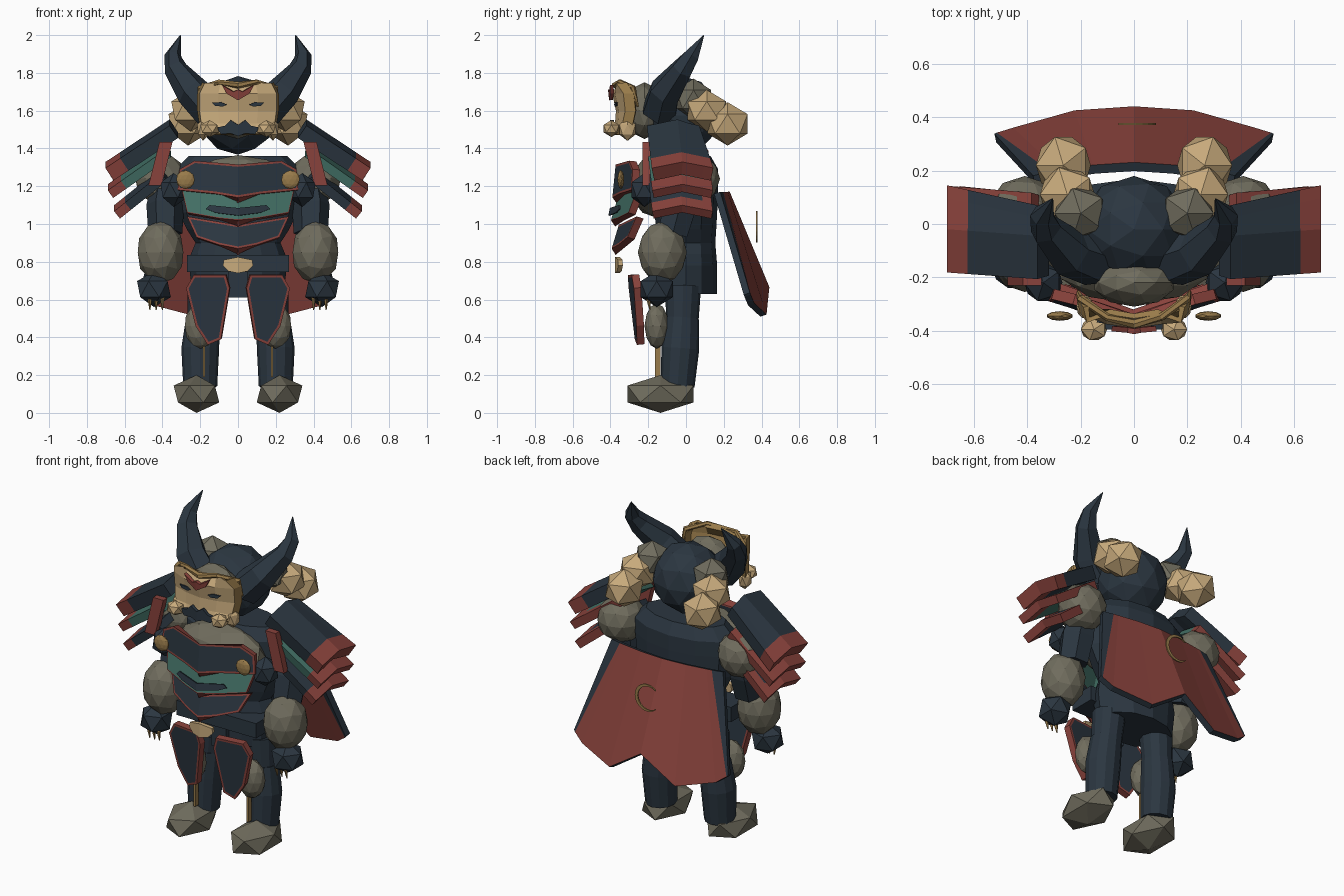
import bpy, bmesh, math
from mathutils import Vector

cube = bpy.data.objects.get("Cube")
if cube:
    bpy.data.objects.remove(cube)


def material(name, rgb):
    m = bpy.data.materials.new(name)
    m.use_nodes = True
    m.diffuse_color = (*rgb, 1)
    m.node_tree.nodes["Principled BSDF"].inputs["Base Color"].default_value = (*rgb, 1)
    return m


NAVY = material("dark navy", (.024, .037, .052))
RED = material("brick red", (.25, .055, .045))
TAN = material("tan", (.57, .40, .20))
GOLD = material("dark gold", (.32, .20, .07))
OLIVE = material("olive grey", (.16, .15, .11))
TEAL = material("teal", (.055, .16, .13))


def finish(name, bm, mats, mirror=False, thick=0, rim=0, offset=-1, back=0):
    mesh = bpy.data.meshes.new(name)
    bm.to_mesh(mesh)
    bm.free()
    obj = bpy.data.objects.new(name, mesh)
    bpy.context.collection.objects.link(obj)
    for m in mats:
        mesh.materials.append(m)
    if thick:
        s = obj.modifiers.new("thickness", 'SOLIDIFY')
        s.thickness, s.offset = thick, offset
        s.material_offset, s.material_offset_rim = back, rim
    if mirror:
        obj.modifiers.new("mirror", 'MIRROR')
    return obj


def blob(name, loc, size, mat, detail=1, mirror=True):
    bm = bmesh.new()
    bmesh.ops.create_icosphere(bm, subdivisions=detail, radius=1)
    for v in bm.verts:
        v.co = Vector(loc) + Vector(a * b for a, b in zip(v.co, size))
    return finish(name, bm, [mat], mirror)


def box(name, loc, size, mat, lean=0, mirror=True):
    bm = bmesh.new()
    bmesh.ops.create_cube(bm, size=1)
    for v in bm.verts:
        v.co = Vector(loc) + Vector(a * b for a, b in zip(v.co, size))
        v.co.x -= lean * (v.co.z - loc[2])
    return finish(name, bm, [mat], mirror)


def tube(name, path, radii, mat, sides=8, mirror=True):
    """Loft of round or elliptical rings; vertical paths run upward."""
    bm = bmesh.new()
    pts = [Vector(p) for p in path]
    rings = []
    for i, (p, r) in enumerate(zip(pts, radii)):
        a, b = r if isinstance(r, tuple) else (r, r)
        tangent = pts[min(i + 1, len(pts) - 1)] - pts[max(i - 1, 0)]
        turn = Vector((0, 0, 1)).rotation_difference(tangent)
        angles = [math.tau * k / sides for k in range(sides)]
        rings.append([bm.verts.new(p + turn @ Vector((a * math.cos(t), b * math.sin(t), 0)))
                      for t in angles])
    for lower, upper in zip(rings, rings[1:]):
        for k in range(sides):
            n = (k + 1) % sides
            bm.faces.new((lower[k], lower[n], upper[n], upper[k]))
    bm.faces.new(rings[0][::-1])
    bm.faces.new(rings[-1])
    bmesh.ops.recalc_face_normals(bm, faces=bm.faces)
    return finish(name, bm, [mat], mirror)


def sheet(name, rows, mats, thick, pick=lambda i, j: 0, rim=0, mirror=False, back=0):
    bm = bmesh.new()
    grid = [[bm.verts.new(p) for p in row] for row in rows]
    for i in range(len(rows) - 1):
        for j in range(len(rows[0]) - 1):
            f = bm.faces.new((grid[i][j], grid[i][j + 1], grid[i + 1][j + 1], grid[i + 1][j]))
            f.material_index = pick(i, j)
    return finish(name, bm, mats, mirror, thick, rim, 0, back)


def plate(name, outline, y, mats, prow=.3, tilt=0, thick=.05, border=0, pair=False):
    """Upright front plate from an (x, z) outline, with an optional coloured border."""
    bm = bmesh.new()
    pts = list(outline)
    if not pair:
        pts += [(-x, z) for x, z in reversed(outline) if x > 0]
    face = bm.faces.new([bm.verts.new((x, 0, z)) for x, z in pts])
    face.normal_update()
    if face.normal.y > 0:
        face.normal_flip()
    if border:
        ring = bmesh.ops.inset_region(bm, faces=[face], thickness=border,
                                      use_boundary=True, use_even_offset=True)
        for f in ring["faces"]:
            f.material_index = 1
    if not pair:
        bmesh.ops.bisect_plane(bm, geom=bm.verts[:] + bm.edges[:] + bm.faces[:],
                               plane_co=(0, 0, 0), plane_no=(1, 0, 0))
    mid = sum(z for _, z in pts) / len(pts)
    for v in bm.verts:
        v.co.y = y + prow * abs(v.co.x) + tilt * (v.co.z - mid)
    return finish(name, bm, mats, pair, thick, 1 if border else 0)


# Body and belt
heights = (.63, .78, .84, .9, .97, 1.06, 1.2, 1.29, 1.36)
tube("body", [(0, 0, z) for z in heights],
     [(.24, .165), (.26, .165), (.25, .16), (.225, .155), (.27, .16), (.315, .165), (.33, .17),
      (.33, .17), (.26, .13)], NAVY, 12, False)
blob("chest_padding", (0, -.16, 1.2), (.29, .14, .165), OLIVE, 2, False)
box("belt", (0, -.13, .79), (.54, .16, .09), NAVY, 0, False)
box("loin_cloth", (0, -.17, .68), (.1, .04, .14), NAVY, 0, False)

# Layered chest armour
plate("breast_plate", [(0, 1.315), (.23, 1.335), (.31, 1.29), (.32, 1.18), (.12, 1.16), (0, 1.14)],
      -.38, [NAVY, RED], .3, .1, .04, .012)
plate("middle_plate", [(0, 1.17), (.3, 1.19), (.27, 1.06), (.1, 1.03), (0, 1.02)],
      -.375, [TEAL, RED], .3, .3, .04, .005)
plate("middle_stripe", [(0, 1.085), (.15, 1.1), (.17, 1.08), (.12, 1.06), (0, 1.045)],
      -.405, [NAVY], .3, .2, .008)
plate("lower_plate", [(0, .995), (.27, 1.04), (.22, .93), (.1, .89), (0, .87)],
      -.37, [NAVY, RED], .3, .3, .04, .011)
blob("rosettes", (.278, -.345, 1.235), (.05, .018, .05), GOLD, 2)
blob("chest_knots", (.34, -.22, 1.18), (.08, .08, .09), NAVY)

# Buckle and hanging thigh plates
plate("buckle", [(0, .825), (.075, .81), (.08, .78), (.05, .75), (0, .74)], -.375, [TAN], .2, 0, .025)
plate("thigh_plates", [(.065, .73), (.235, .73), (.275, .66), (.225, .46), (.16, .36), (.09, .39), (.045, .66)],
      -.3, [NAVY, RED], .12, -.1, .04, .013, True)

# Head, face mask and moustache
blob("helmet", (0, -.02, 1.575), (.208, .2, .208), NAVY, 2, False)
blob("face_padding", (0, -.22, 1.6), (.155, .09, .15), OLIVE, 2, False)
face_rows = []
for z, w, y, side in ((1.745, .18, -.345, -.31), (1.69, .205, -.38, -.275), (1.6, .205, -.36, -.265),
                      (1.53, .195, -.365, -.28), (1.475, .15, -.385, -.325)):
    half = ((0, y), (.5, y + .015), (.95, side - .05), (1, side))
    face_rows.append([(w * t, d, z) for t, d in half[:0:-1]] + [(-w * t, d, z) for t, d in half])
sheet("face_mask", face_rows, [TAN, GOLD], .022, lambda i, j: int(j in (0, 5)), 1, back=1)
tube("brow_band", [(-.21, -.255, 1.62), (-.2, -.28, 1.72), (-.1, -.35, 1.752), (0, -.375, 1.735),
                   (.1, -.35, 1.752), (.2, -.28, 1.72), (.21, -.255, 1.62)],
     (.006, .016, .014, .018, .014, .016, .006), GOLD, 6, False)
plate("brow_crest", [(0, 1.712), (.025, 1.7), (.085, 1.735), (.06, 1.69), (0, 1.655)],
      -.412, [RED], .15, -.1, .02)
plate("eyes", [(.06, 1.633), (.09, 1.645), (.14, 1.643), (.12, 1.625), (.08, 1.622)],
      -.39, [NAVY], .15, 0, .008, pair=True)
plate("moustache", [(0, 1.525), (.04, 1.55), (.07, 1.52), (.115, 1.51), (.09, 1.475), (.04, 1.48), (0, 1.465)],
      -.405, [NAVY], .1, 0, .02)
blob("jaw_tufts", (.15, -.395, 1.505), (.055, .048, .045), TAN)
blob("cheek_tufts", (.185, -.31, 1.5), (.035, .05, .06), TAN)
tube("horns", [(.14, -.14, 1.6), (.24, -.11, 1.7), (.33, -.02, 1.82), (.345, .03, 1.89), (.305, .095, 2)],
     (.1, .09, .062, .045, .002), NAVY, 6)

# Hair bunches
blob("hair_roots", (.2, .04, 1.66), (.11, .11, .11), OLIVE)
blob("hair_middle", (.25, .11, 1.6), (.115, .12, .11), TAN)
blob("hair_ends", (.265, .22, 1.53), (.115, .125, .115), TAN)

# Layered shoulder guards with red tips; the lower two also have red rear edges
for label, inner, outer, thick, main, taper in (("top", (.34, 1.5), (.68, 1.275), .08, NAVY, .05),
                                                ("middle", (.37, 1.385), (.675, 1.17), .05, TEAL, 0),
                                                ("bottom", (.39, 1.26), (.64, 1.06), .05, NAVY, 0)):
    rows = []
    for t in (0, .77, 1):
        x, z = (a + (b - a) * t for a, b in zip(inner, outer))
        shift = -.025 * (1 - t)
        rows.append([(x, y + shift, z + lift) for y, lift in
                     ((-.175, -.012), (-.02, .02), (.09 - taper * (1 - t), -.002),
                      (.138 - taper * (1 - t), -.012))])
    sheet(label + "_shoulder_guards", rows, [main, RED], thick,
          lambda i, j: int(i == 1 or (j == 2 and taper == 0)), mirror=True)
box("shoulder_straps", (.41, -.21, 1.32), (.07, .04, .23), RED, .25)

# Arms, hands and claws
blob("shoulders", (.41, .04, 1.24), (.14, .14, .14), OLIVE, 2)
tube("upper_arms", [(.385, -.07, .95), (.385, -.03, 1.1), (.38, .0, 1.2)], (.09, .1, .08), NAVY, 6)
blob("forearms", (.41, -.125, .85), (.127, .13, .165), OLIVE, 2)
blob("hands", (.445, -.155, .655), (.1, .1, .095), NAVY)
for n in range(3):
    x = .4 + .033 * n
    tube(f"claws_{n + 1}", [(x, -.19, .545), (x, -.2, .6), (x, -.17, .64)], (.003, .012, .012), GOLD, 5)

# Legs and feet
tube("lower_legs", [(.2, -.045, .14), (.2, -.03, .34), (.185, -.02, .5)], (.09, .1, .09), NAVY, 12)
tube("upper_legs", [(.185, -.02, .47), (.17, -.015, .67)], (.085, .095), NAVY, 12)
blob("knees", (.2, -.155, .46), (.085, .065, .12), OLIVE, 2)
box("shin_strips", (.18, -.15, .28), (.012, .03, .18), GOLD)
blob("feet", (.22, -.135, .1), (.135, .205, .1), OLIVE)

# Flared cape with navy side panels, a notched hem and a crescent emblem
top_half = ((0, .215, 1.165), (.15, .205, 1.165), (.28, .185, 1.165), (.31, .18, 1.165), (.375, .165, 1.165))
hem_half = ((0, .425, .66), (.22, .41, .515), (.45, .345, .575), (.512, .326, .62), (.52, .322, .63))
rows = [[(-x, y, z) for x, y, z in half[:0:-1]] + list(half) for half in (top_half, hem_half)]
sheet("cape", rows, [RED, NAVY], .035, lambda i, j: int(j in (0, 7)), 1)
emblem = []
for k in range(17):
    a = math.radians(45 + 270 * k / 16)
    inside = .079 - .016 * math.sin(math.pi * k / 16)
    emblem.append([(-r * math.cos(a), .375, .985 + r * math.sin(a)) for r in (.083, inside)])
sheet("cape_crescent", emblem, [GOLD], .008)
